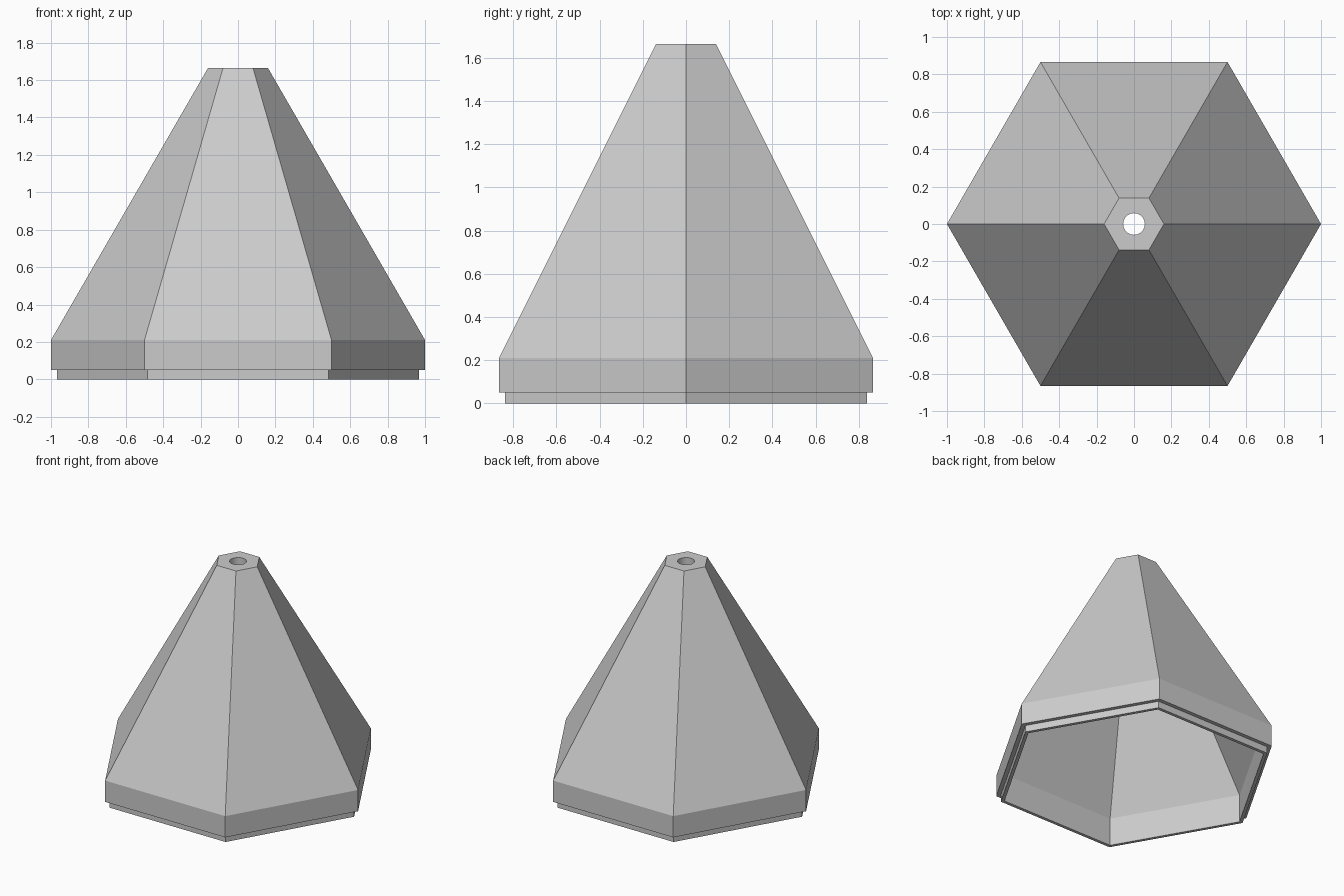
import bpy, bmesh, math

if "Cube" in bpy.data.objects:
    bpy.data.objects.remove(bpy.data.objects["Cube"])

SIDES, STEPS = 6, 4          # hexagonal shell, circle points per hexagon side

bm = bmesh.new()


def ring(radius, z, n=SIDES):
    return [bm.verts.new((radius * math.cos(math.tau * i / n),
                          radius * math.sin(math.tau * i / n), z)) for i in range(n)]


def bridge(a, b):
    n = len(a)
    for i in range(n):
        j = (i + 1) % n
        bm.faces.new((a[i], a[j], b[j], b[i]))


def cap(hexagon, circle):
    # flat hexagon with a round hole: one face per side
    n = len(circle)
    for i in range(SIDES):
        arc = [circle[(i * STEPS + k) % n] for k in range(STEPS, -1, -1)]
        bm.faces.new([hexagon[i], hexagon[(i + 1) % SIDES]] + arc)


# Hexagon sections from the inner top, down the inside, round the lip, up the outside
profile = [(0.137, 1.60), (0.94, 0.21), (0.94, 0.0), (0.967, 0.0),
           (0.967, 0.05), (1.0, 0.05), (1.0, 0.21), (0.16, 1.665)]
rings = [ring(r, z) for r, z in profile]
for lower, upper in zip(rings, rings[1:]):
    bridge(lower, upper)

# Round hole through the tip
hole_top = ring(0.058, 1.665, SIDES * STEPS)
hole_bottom = ring(0.058, 1.60, SIDES * STEPS)
cap(rings[-1], hole_top)
cap(rings[0], hole_bottom)
bridge(hole_top, hole_bottom)
bmesh.ops.recalc_face_normals(bm, faces=bm.faces[:])

mesh = bpy.data.meshes.new("hexagonal_roof")
bm.to_mesh(mesh)
bm.free()
roof = bpy.data.objects.new("hexagonal_roof", mesh)
bpy.context.collection.objects.link(roof)

# Plain grey
grey = bpy.data.materials.new("light_grey")
grey.diffuse_color = (0.6, 0.6, 0.6, 1)
grey.use_nodes = True
grey.node_tree.nodes["Principled BSDF"].inputs["Base Color"].default_value = grey.diffuse_color
mesh.materials.append(grey)
